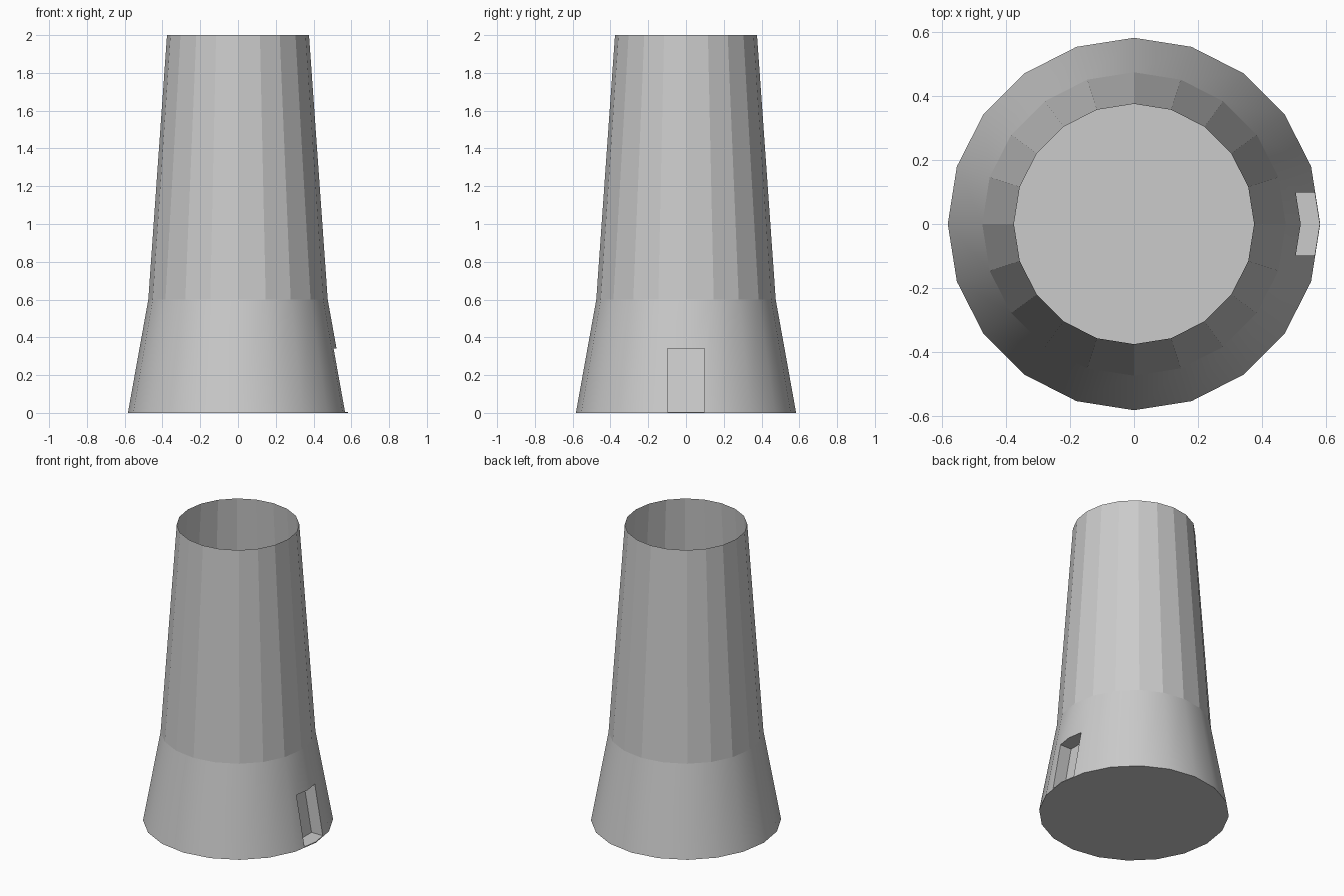
import bpy, bmesh
from math import sin, cos, pi

if "Cube" in bpy.data.objects:
    bpy.data.objects.remove(bpy.data.objects["Cube"])

SIDES = 20
RINGS = [(0.583, 0.0), (0.475, 0.6), (0.376, 2.0)]   # radius, height
DOOR_LOW, DOOR_TOP, DOOR_HALF, DEPTH = 0.006, 0.34, 0.098, 0.10


def make_object(name, bm):
    bmesh.ops.recalc_face_normals(bm, faces=bm.faces)
    mesh = bpy.data.meshes.new(name)
    bm.to_mesh(mesh)
    bm.free()
    ob = bpy.data.objects.new(name, mesh)
    bpy.context.collection.objects.link(ob)
    return ob


def loft(name, rings):
    """Closed solid through equal-length rings of points."""
    bm = bmesh.new()
    vs = [[bm.verts.new(p) for p in ring] for ring in rings]
    n = len(vs[0])
    for a, b in zip(vs, vs[1:]):
        for i in range(n):
            j = (i + 1) % n
            bm.faces.new((a[i], a[j], b[j], b[i]))
    bm.faces.new(vs[0][::-1])
    bm.faces.new(vs[-1])
    return make_object(name, bm)


def wall_x(z):
    (r0, z0), (r1, z1) = RINGS[:2]
    return r0 + (r1 - r0) * (z - z0) / (z1 - z0)


# Tower shell with flared base
tower = loft("tower", [[(r * cos(2 * pi * i / SIDES), r * sin(2 * pi * i / SIDES), z)
                        for i in range(SIDES)] for r, z in RINGS])

# Doorway cutter, its back parallel to the sloping wall
profile = [(wall_x(DOOR_LOW) - DEPTH, DOOR_LOW), (0.8, DOOR_LOW),
           (0.8, DOOR_TOP), (wall_x(DOOR_TOP) - DEPTH, DOOR_TOP)]
cutter = loft("doorway_cutter", [[(x, y, z) for x, z in profile]
                                 for y in (-DOOR_HALF, DOOR_HALF)])
cutter.hide_render = True

mod = tower.modifiers.new("doorway", 'BOOLEAN')
mod.operation = 'DIFFERENCE'
mod.solver = 'EXACT'
mod.object = cutter
bpy.context.view_layer.objects.active = tower
bpy.ops.object.modifier_apply(modifier=mod.name)
bpy.data.objects.remove(cutter)

# Open the top; smooth the flared base only
bm = bmesh.new()
bm.from_mesh(tower.data)
top = [f for f in bm.faces if all(v.co.z > 1.99 for v in f.verts)]
bmesh.ops.delete(bm, geom=top, context='FACES_ONLY')
for f in bm.faces:
    low = max(v.co.z for v in f.verts) < 0.61
    on_wall = all((v.co.x ** 2 + v.co.y ** 2) ** 0.5 > wall_x(v.co.z) - 0.03 for v in f.verts)
    f.smooth = low and on_wall and 0.05 < f.normal.z < 0.5
bm.to_mesh(tower.data)
bm.free()
